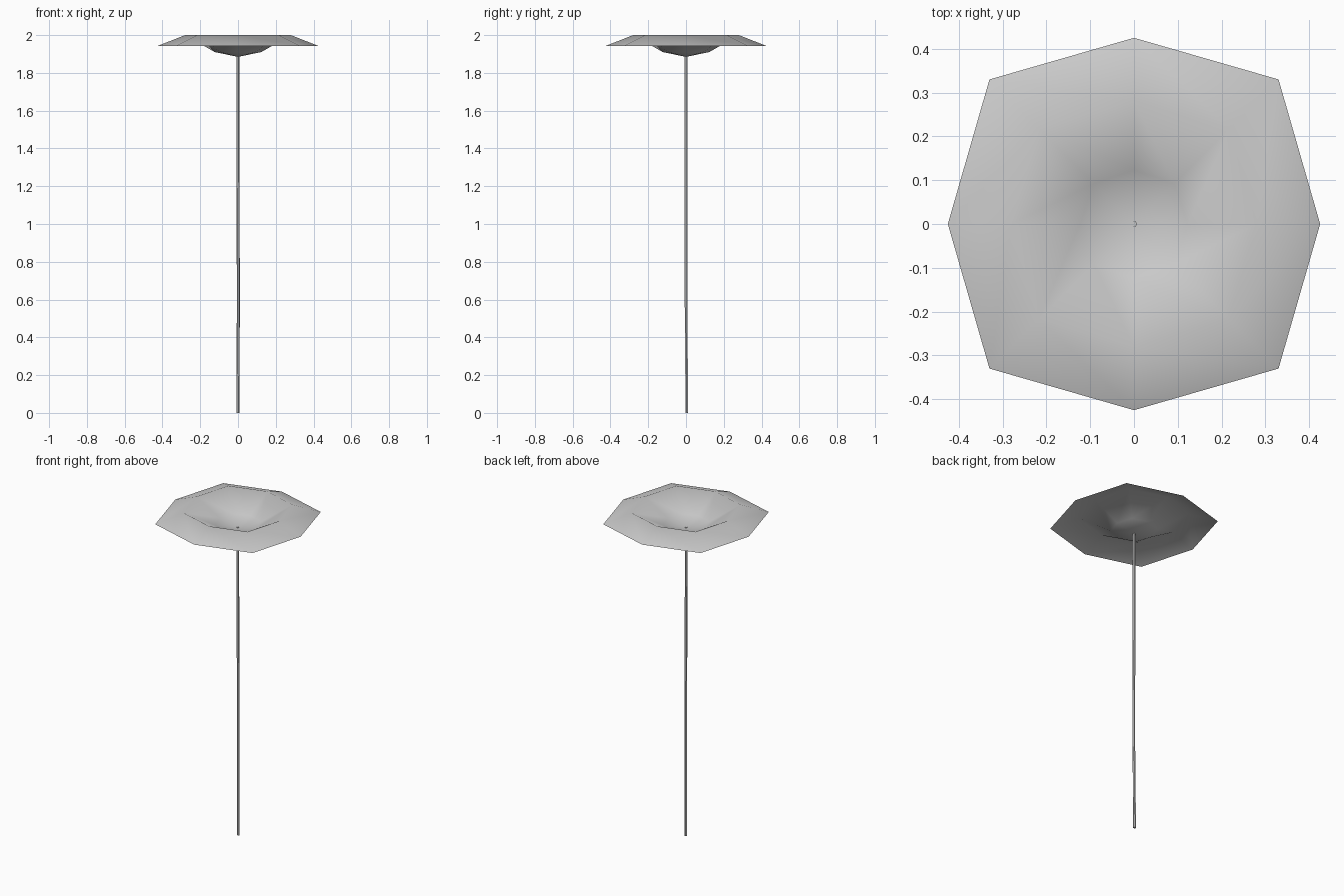
import bpy, bmesh
from math import cos, sin, pi

cube = bpy.data.objects.get("Cube")
if cube:
    bpy.data.objects.remove(cube, do_unlink=True)

grey = bpy.data.materials.new("plain grey")
grey.use_nodes = True
colour = (0.6, 0.6, 0.6, 1)
grey.diffuse_color = colour
grey.node_tree.nodes["Principled BSDF"].inputs["Base Color"].default_value = colour


def make_object(name, bm):
    mesh = bpy.data.meshes.new(name)
    bm.to_mesh(mesh)
    bm.free()
    mesh.materials.append(grey)
    for poly in mesh.polygons:
        poly.use_smooth = True
    obj = bpy.data.objects.new(name, mesh)
    bpy.context.collection.objects.link(obj)
    return obj


def bridge(bm, lower, upper):
    n = len(lower)
    for i in range(n):
        j = (i + 1) % n
        bm.faces.new((lower[i], lower[j], upper[j], upper[i]))


# Canopy: eight-sided sheet, dished in the middle with a drooping rim
# Each ring: reach along the axes, reach of the corners in x and y, height
bm = bmesh.new()
apex = bm.verts.new((0, 0, 1.885))
previous = None
for axis, corner, z in [(0.123, 0.092, 1.91), (0.28, 0.217, 2.0), (0.425, 0.33, 1.943)]:
    ring = []
    for i in range(8):
        r = corner * 2 ** 0.5 if i % 2 else axis
        ring.append(bm.verts.new((r * cos(i * pi / 4), r * sin(i * pi / 4), z)))
    if previous:
        bridge(bm, previous, ring)
    else:
        for i in range(8):
            bm.faces.new((apex, ring[i], ring[(i + 1) % 8]))
    previous = ring
bmesh.ops.recalc_face_normals(bm, faces=bm.faces)
if sum(f.normal.z for f in bm.faces) < 0:
    bmesh.ops.reverse_faces(bm, faces=bm.faces)
make_object("canopy", bm)

# Stem: thin, slightly irregular rod
bm = bmesh.new()
previous = None
for x, y, z in [(-0.001, 0.004, 0), (0, 0.003, 0.2), (0.002, 0, 0.6),
                (0, 0, 1.2), (-0.001, 0, 1.89)]:
    ring = [bm.verts.new((x + 0.008 * cos(i * pi / 3), y + 0.008 * sin(i * pi / 3), z))
            for i in range(6)]
    if previous:
        bridge(bm, previous, ring)
    else:
        bm.faces.new(ring[::-1])
    previous = ring
bm.faces.new(previous)
bmesh.ops.recalc_face_normals(bm, faces=bm.faces)
stem = make_object("stem", bm)
bpy.context.view_layer.objects.active = stem
stem.select_set(True)
bpy.ops.object.shade_smooth_by_angle()
